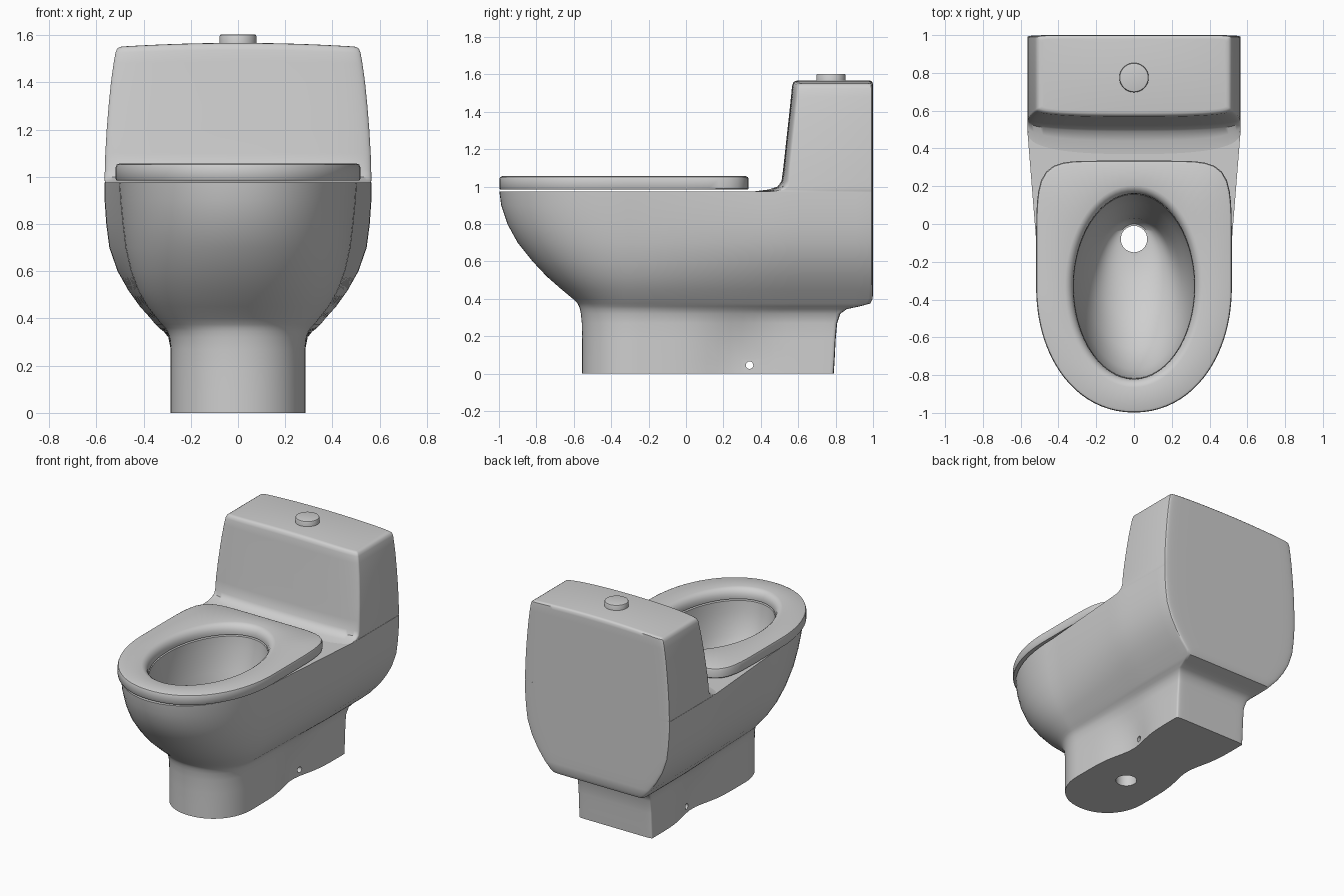
import bpy, bmesh, math

if "Cube" in bpy.data.objects:
    bpy.data.objects.remove(bpy.data.objects["Cube"])

ceramic = bpy.data.materials.new("white_ceramic")
ceramic.diffuse_color = (0.62, 0.62, 0.62, 1)
ceramic.use_nodes = True
ceramic.node_tree.nodes["Principled BSDF"].inputs["Base Color"].default_value = ceramic.diffuse_color


def loft(name, rings, caps=True, closed=False, strip_cap=0):
    """Skin a stack of equal-length rings; strip_cap bridges the last ring front to back."""
    bm = bmesh.new()
    loops = [[bm.verts.new(p) for p in r] for r in rings]
    n = len(loops[0])
    pairs = list(zip(loops, loops[1:]))
    if closed:
        pairs.append((loops[-1], loops[0]))
    for a, b in pairs:
        for i in range(n):
            j = (i + 1) % n
            bm.faces.new((a[i], a[j], b[j], b[i]))
    if caps:
        bm.faces.new(loops[0])
        if strip_cap:
            top = loops[-1]
            for i in range(strip_cap):
                k = n - 1 - i
                bm.faces.new((top[i], top[i + 1], top[k - 1], top[k]))
        else:
            bm.faces.new(loops[-1])
    bmesh.ops.recalc_face_normals(bm, faces=bm.faces)
    me = bpy.data.meshes.new(name)
    bm.to_mesh(me)
    bm.free()
    ob = bpy.data.objects.new(name, me)
    bpy.context.collection.objects.link(ob)
    me.materials.append(ceramic)
    return ob


def activate(ob):
    bpy.ops.object.select_all(action='DESELECT')
    ob.select_set(True)
    bpy.context.view_layer.objects.active = ob


def smooth(ob, deg=40):
    activate(ob)
    bpy.ops.object.shade_smooth_by_angle(angle=math.radians(deg))


def spow(v, p):
    return math.copysign(abs(v) ** p, v)


def section(z, wf, wb, front, ys, back, n=2.1, arc=40, sides=16, crown=0.0, soft=0.02):
    """Horizontal outline: rounded front, tapering sides, softly cornered flat back."""
    def wid(y):
        t = min(1, max(0, (y - ys) / (0.5 - ys))) if ys < 0.5 else 1
        w = wf + (wb - wf) * t
        # shallow waist in the foot
        return w - 0.05 * math.exp(-((y - 0.27) / 0.18) ** 2) * min(1, max(0, (0.32 - z) / 0.2))
    pts = []
    for i in range(arc + 1):
        t = math.pi * i / arc
        pts.append((wf * spow(math.cos(t), 2 / n), ys - (ys - front) * spow(math.sin(t), 2 / n)))
    ye = back - soft
    ysides = [ys + (ye - ys) * k / (sides + 1) for k in range(1, sides + 1)]
    pts += [(-wid(y), y) for y in ysides]
    for i in range(arc + 1):
        c = -spow(math.cos(math.pi * i / arc), 2 / n)
        pts.append((wb * c, ye + soft * max(0, 1 - abs(c) ** 12) ** (1 / 6)))
    pts += [(wid(y), y) for y in reversed(ysides)]
    return [(x, y, z + crown * (1 - (x / wb) ** 2)) for x, y in pts]


def oval(z, rx, rf, rb, cy, nf=2, nb=2, count=96):
    """Closed oval in polar form with separate front and rear lengths and squareness."""
    out = []
    for i in range(count):
        a = 2 * math.pi * i / count
        c, s = math.cos(a), math.sin(a)
        ry, n = (rb, nb) if s > 0 else (rf, nf)
        r = (abs(c / rx) ** n + abs(s / ry) ** n) ** (-1 / n)
        out.append((r * c, cy + r * s, z))
    return out


# Bowl body and foot: z, front width, rear width, front y, back y
body_rows = [
    (0.00, .285, .285, -.555, .79), (0.08, .285, .285, -.555, .795),
    (0.18, .285, .285, -.555, .80), (0.27, .285, .285, -.557, .808),
    (0.32, .290, .295, -.562, .825), (0.345, .30, .315, -.567, .86),
    (0.36, .31, .335, -.572, .93), (0.375, .325, .35, -.58, .985),
    (0.40, .345, .37, -.605, .998), (0.45, .385, .415, -.665, 1),
    (0.52, .425, .465, -.745, 1), (0.60, .455, .51, -.82, 1),
    (0.70, .478, .545, -.90, 1), (0.80, .49, .558, -.955, 1),
    (0.90, .50, .565, -.988, 1), (0.975, .505, .565, -.998, 1)]
body = loft("bowl_body", [section(z, wf, wb, f, -.25, b) for z, wf, wb, f, b in body_rows])

# Cutters: bowl hollow, drain, side bolt hole
hollow = loft("hollow_cutter", [oval(z, rx, ry, ry, cy) for z, rx, ry, cy in [
    (0.37, .08, .09, -.09), (0.40, .14, .16, -.14), (0.48, .20, .26, -.23),
    (0.60, .25, .36, -.30), (0.75, .29, .44, -.33), (0.90, .315, .48, -.33),
    (1.00, .32, .49, -.33)]])
drain = loft("drain_cutter", [oval(z, .07, .07, .07, -.08, count=32) for z in (-.05, .45)])
bolt = loft("bolt_cutter", [[(x, .34 + .02 * math.cos(a), .045 + .02 * math.sin(a))
                             for a in [2 * math.pi * i / 16 for i in range(16)]]
                            for x in (-.6, .6)])
for cutter in (hollow, drain, bolt):
    cutter.hide_render = True
    activate(body)
    mod = body.modifiers.new("cut", 'BOOLEAN')
    mod.operation = 'DIFFERENCE'
    mod.solver = 'EXACT'
    mod.object = cutter
    bpy.ops.object.modifier_apply(modifier=mod.name)
    bpy.data.objects.remove(cutter)
smooth(body)

# Tank with a fillet onto the deck, leaning front and crowned top: z, width, front, bow, back, crown
tank_rows = [
    (0.975, .563, .37, .12, 1, 0), (0.984, .565, .44, .09, 1, 0),
    (1.00, .565, .49, .06, 1, 0), (1.03, .564, .511, .045, 1, 0),
    (1.10, .562, .52, .04, 1, 0), (1.20, .556, .531, .04, 1, 0),
    (1.30, .548, .542, .04, 1, 0), (1.40, .538, .553, .04, 1, 0),
    (1.48, .527, .562, .04, 1, .006), (1.525, .519, .567, .04, 1, .012),
    (1.542, .512, .573, .04, .998, .015), (1.55, .50, .584, .035, .99, .015),
    (1.552, .485, .597, .03, .98, .015)]
tank = loft("tank", [section(z, w, w, f, f + bow, b, n=2.6, sides=0, crown=c)
                     for z, w, f, bow, b, c in tank_rows], strip_cap=40)
smooth(tank)

# Seat ring with rounded edges
def seat_outer(z, d):
    return oval(z, .518 - d, .668 - d, .665 - d, -.33, 2.1, 7)

seat = loft("seat", [seat_outer(.985, .004), seat_outer(.99, 0), seat_outer(1.04, 0),
                     seat_outer(1.051, .004), seat_outer(1.056, .015)] +
            [oval(z, .32 + d, .49 + d, .49 + d, -.33) for z, d in
             [(1.056, .045), (1.052, .03), (1.04, .014), (1.02, .003), (1.0, 0), (.985, 0)]],
            caps=False, closed=True)
smooth(seat)

# Flush button
button = loft("flush_button", [oval(z, r, r, r, .775, count=40) for z, r in
                               [(1.55, .078), (1.595, .078), (1.601, .075), (1.603, .068)]])
smooth(button)
